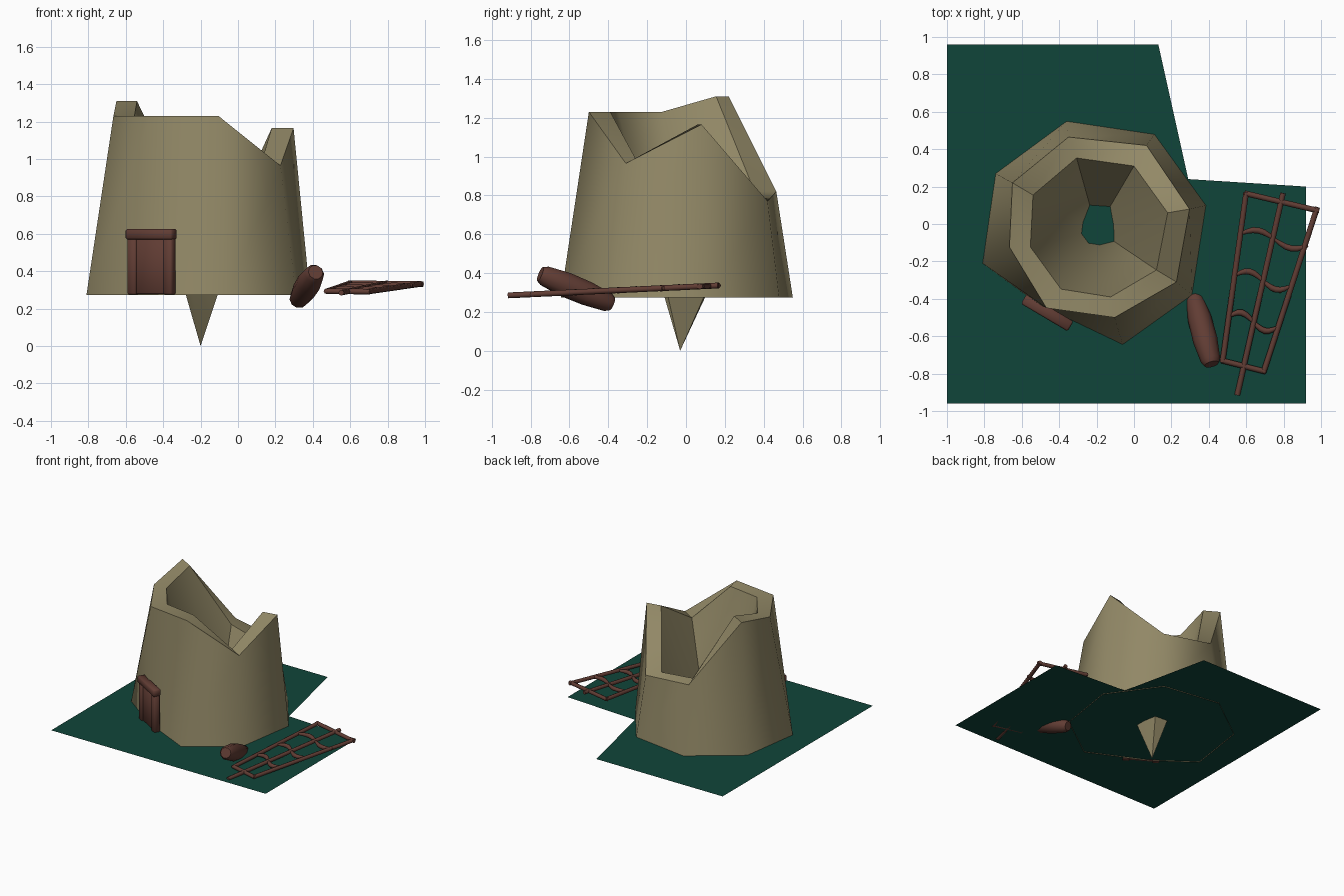
import bpy, bmesh, math
from mathutils import Vector, Matrix

if "Cube" in bpy.data.objects:
    bpy.data.objects.remove(bpy.data.objects["Cube"])


def mat(name, col):
    m = bpy.data.materials.new(name)
    m.diffuse_color = (*col, 1)
    m.use_nodes = True
    m.node_tree.nodes["Principled BSDF"].inputs["Base Color"].default_value = m.diffuse_color
    return m


STONE = mat("tan_stone", (0.29, 0.25, 0.135))
GRASS = mat("dark_green", (0.005, 0.06, 0.042))
WOOD = mat("brown_wood", (0.12, 0.046, 0.034))


def finish(name, bm, m, angle=None):
    bmesh.ops.recalc_face_normals(bm, faces=bm.faces)
    me = bpy.data.meshes.new(name)
    bm.to_mesh(me)
    bm.free()
    me.materials.append(m)
    ob = bpy.data.objects.new(name, me)
    bpy.context.collection.objects.link(ob)
    if angle:
        bpy.ops.object.select_all(action='DESELECT')
        ob.select_set(True)
        bpy.context.view_layer.objects.active = ob
        bpy.ops.object.shade_smooth_by_angle(angle=math.radians(angle))
    return ob


# flat ground sheet with a missing corner
bm = bmesh.new()
outline = [(-1, -.96), (.92, -.96), (.92, .2), (.29, .24), (.13, .96), (-1, .96)]
bm.faces.new([bm.verts.new((x, y, .28)) for x, y in outline])
finish("ground_sheet", bm, GRASS)

# broken tower: base xy, outer rim xy, inner rim xy, rim height
COLS = [
    (.385, .10, .297, .08, .18, .06, 1.165),
    (.11, .48, .067, .42, .0, .31, .77),
    (-.36, .55, -.35, .465, -.307, .353, .82),
    (-.74, .27, -.65, .22, -.54, .155, 1.31),
    (-.81, -.21, -.666, -.123, -.554, -.123, 1.23),
    (-.51, -.43, -.468, -.449, -.39, -.348, 1.23),
    (-.06, -.645, -.104, -.5, -.125, -.39, 1.23),
    (.31, -.38, .227, -.31, .12, -.246, .965),
]
bm = bmesh.new()
rings = [[bm.verts.new((c[0], c[1], .274)) for c in COLS],
         [bm.verts.new((c[2], c[3], c[6])) for c in COLS],
         [bm.verts.new((c[4], c[5], c[6])) for c in COLS]]
tip = bm.verts.new((-.2, -.03, 0))
for i in range(8):
    j = (i + 1) % 8
    for a, b in zip(rings, rings[1:]):
        bm.faces.new((a[i], a[j], b[j], b[i]))
    bm.faces.new((rings[2][i], rings[2][j], tip))
finish("broken_tower", bm, STONE, 55)


# door: panel, posts and lintel, turned to the front-left wall
def door_part(name, u, out, z0, z1, w, t):
    d = Vector((.86, -.51, 0))
    n = Vector((-.51, -.86, 0))
    c = Vector((-.458, -.463, 0)) + d * u + n * out
    bm = bmesh.new()
    bmesh.ops.create_cube(bm, size=1)
    bmesh.ops.scale(bm, vec=(w, t, z1 - z0), verts=bm.verts)
    bmesh.ops.bevel(bm, geom=bm.edges[:], offset=.008, segments=1, affect='EDGES')
    rot = Matrix.Rotation(math.atan2(d.y, d.x), 4, 'Z')
    bm.transform(Matrix.Translation((c.x, c.y, (z0 + z1) / 2)) @ rot)
    finish(name, bm, WOOD, 50)


door_part("door_panel", 0, .005, .277, .575, .21, .035)
door_part("door_post_left", -.112, .01, .275, .58, .055, .05)
door_part("door_post_right", .112, .01, .275, .58, .055, .05)
door_part("door_lintel", 0, .012, .57, .625, .29, .062)


# swept round rods with optional radius per point
def rod(name, pts, radii, sides=8, angle=50):
    bm = bmesh.new()
    pts = [Vector(p) for p in pts]
    rings = []
    for i, p in enumerate(pts):
        t = (pts[min(i + 1, len(pts) - 1)] - pts[max(i - 1, 0)]).normalized()
        s = t.cross(Vector((0, 0, 1))).normalized()
        u = s.cross(t)
        rings.append([bm.verts.new(p + radii[i] * (
            s * math.cos(2 * math.pi * k / sides) + u * math.sin(2 * math.pi * k / sides)))
            for k in range(sides)])
    for a, b in zip(rings, rings[1:]):
        for k in range(sides):
            j = (k + 1) % sides
            bm.faces.new((a[k], a[j], b[j], b[k]))
    bm.faces.new(rings[0])
    bm.faces.new(rings[-1])
    finish(name, bm, WOOD, angle)


# leaning log beside the tower
A, B = Vector((.318, -.38, .24)), Vector((.415, -.75, .395))
rod("log", [A.lerp(B, f) for f in (0, .06, .35, .65, .94, 1)],
    [.035, .05, .064, .066, .053, .04], 10)


# fallen trellis lying on a slight slope
def lift(x, y):
    return (x, y, .328 + .047 * y)


BARS = {
    "trellis_rail_left": ((.6, .17), (.473, -.74)),
    "trellis_rail_middle": ((.797, .165), (.552, -.915)),
    "trellis_rail_right": ((.98, .09), (.692, -.795)),
    "trellis_end_wide": ((.59, .165), (.99, .07)),
    "trellis_end_narrow": ((.47, -.73), (.705, -.79)),
}
for name, (a, b) in BARS.items():
    rod(name, [lift(*a), lift(*b)], [.015, .015])

# wavy cross slats
SLATS = [((.575, -.05), (.93, -.115)), ((.548, -.27), (.83, -.335)), ((.515, -.49), (.76, -.555))]
for n, (a, b) in enumerate(SLATS):
    pts = []
    for i in range(13):
        f = i / 12
        wave = .032 * math.sin(2 * math.pi * f)
        x = a[0] + (b[0] - a[0]) * f
        y = a[1] + (b[1] - a[1]) * f + wave
        pts.append(lift(x, y))
    rod(f"trellis_slat_{n + 1}", pts,
        [.009 + .008 * abs(math.sin(2 * math.pi * i / 12)) for i in range(13)])
